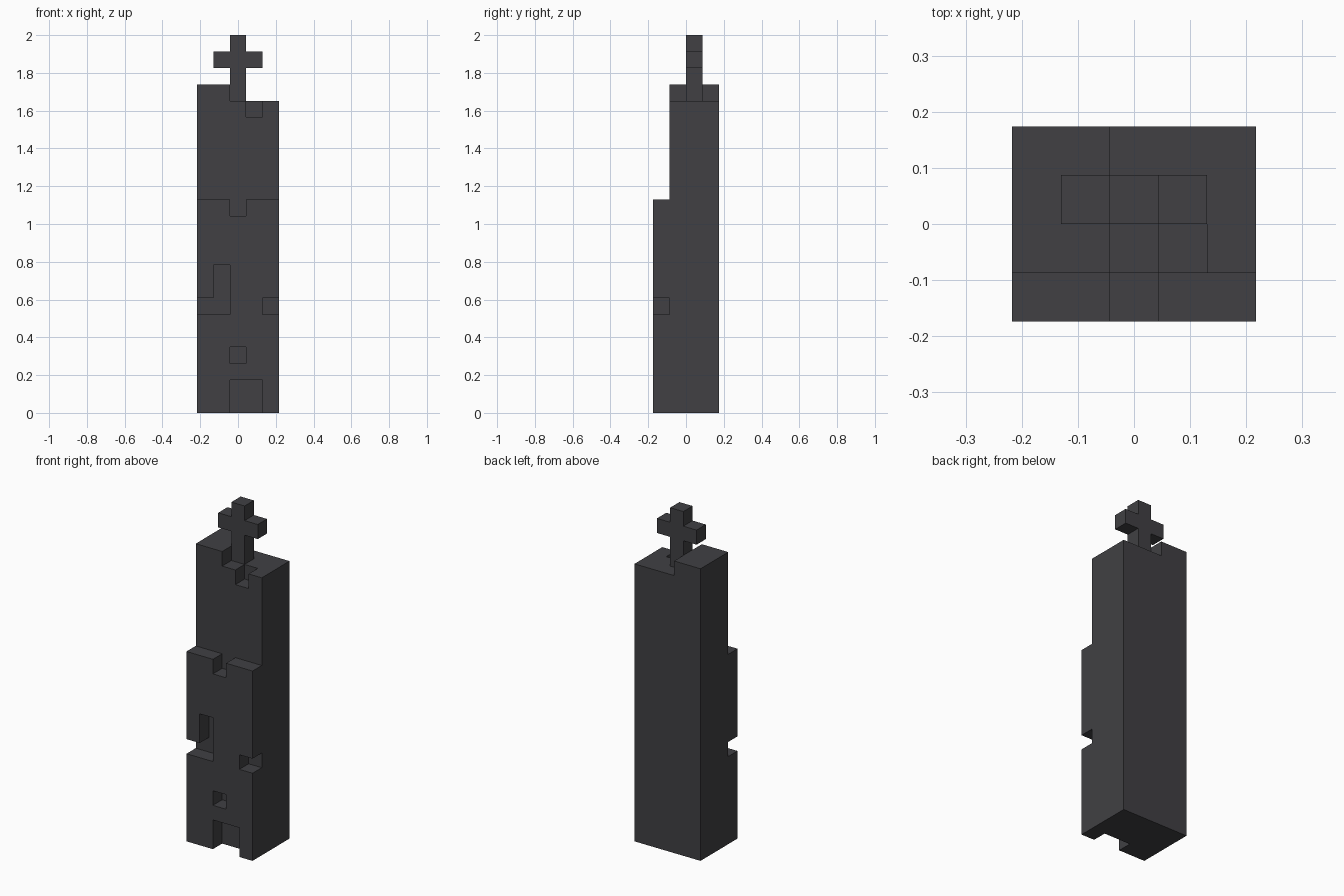
import bpy, bmesh
from mathutils import Vector

cube = bpy.data.objects.get("Cube")
if cube:
    bpy.data.objects.remove(cube, do_unlink=True)

U = 2 / 23                      # one block
ORIGIN = Vector((-2.5, -2, 0))  # corner of the block grid

stone = bpy.data.materials.new("dark_stone")
stone.use_nodes = True
colour = (0.052, 0.051, 0.057, 1)
stone.diffuse_color = colour
stone.node_tree.nodes["Principled BSDF"].inputs["Base Color"].default_value = colour


def finish(name, bm):
    """Turn a bmesh in block units into a coloured object."""
    for v in bm.verts:
        v.co = (v.co + ORIGIN) * U
    bmesh.ops.recalc_face_normals(bm, faces=bm.faces)
    mesh = bpy.data.meshes.new(name)
    bm.to_mesh(mesh)
    bm.free()
    mesh.materials.append(stone)
    obj = bpy.data.objects.new(name, mesh)
    bpy.context.collection.objects.link(obj)
    return obj


def box(name, lo, hi):
    """Box between two corners of the block grid."""
    bm = bmesh.new()
    bmesh.ops.create_cube(bm, size=1)
    lo, hi = Vector(lo), Vector(hi)
    for v in bm.verts:
        v.co = (lo + hi) / 2 + v.co * (hi - lo)
    return finish(name, bm)


def carve(target, name, lo, hi):
    """Cut a box out of the target."""
    cutter = box(name, lo, hi)
    cutter.hide_render = True
    mod = target.modifiers.new(name, 'BOOLEAN')
    mod.operation = 'DIFFERENCE'
    mod.solver = 'EXACT'
    mod.object = cutter
    bpy.context.view_layer.objects.active = target
    bpy.ops.object.modifier_apply(modifier=mod.name)
    bpy.data.objects.remove(cutter, do_unlink=True)


# Tower, carved from one solid block
tower = box("tower", (0, 0, 0), (5, 4, 20))
cuts = {
    "front_setback": ((-1, -1, 13), (6, 1, 21)),
    "roof_step": ((2, -1, 19), (6, 5, 21)),
    "roof_notch": ((3, 0.5, 18), (4, 2, 20.5)),
    "ledge_notch": ((2, -1, 12), (3, 1, 14)),
    "tall_window": ((1, -1, 6), (2, 1, 9)),
    "left_corner_gap": ((-1, -1, 6), (1.5, 1, 7)),
    "right_corner_gap": ((4, -1, 6), (6, 1, 7)),
    "small_window": ((2, -1, 3), (3, 1, 4)),
    "doorway": ((2, -1, -1), (4, 1, 2)),
}
for name, (lo, hi) in cuts.items():
    carve(tower, name, lo, hi)

# Cross: flat outline extruded one block deep
outline = [(2, 19), (3, 19), (3, 21), (4, 21), (4, 22), (3, 22),
           (3, 23), (2, 23), (2, 22), (1, 22), (1, 21), (2, 21)]
bm = bmesh.new()
face = bm.faces.new([bm.verts.new((x, 2, z)) for x, z in outline])
ext = bmesh.ops.extrude_face_region(bm, geom=[face])
bmesh.ops.translate(bm, vec=(0, 1, 0),
                    verts=[g for g in ext["geom"] if isinstance(g, bmesh.types.BMVert)])
finish("roof_cross", bm)
